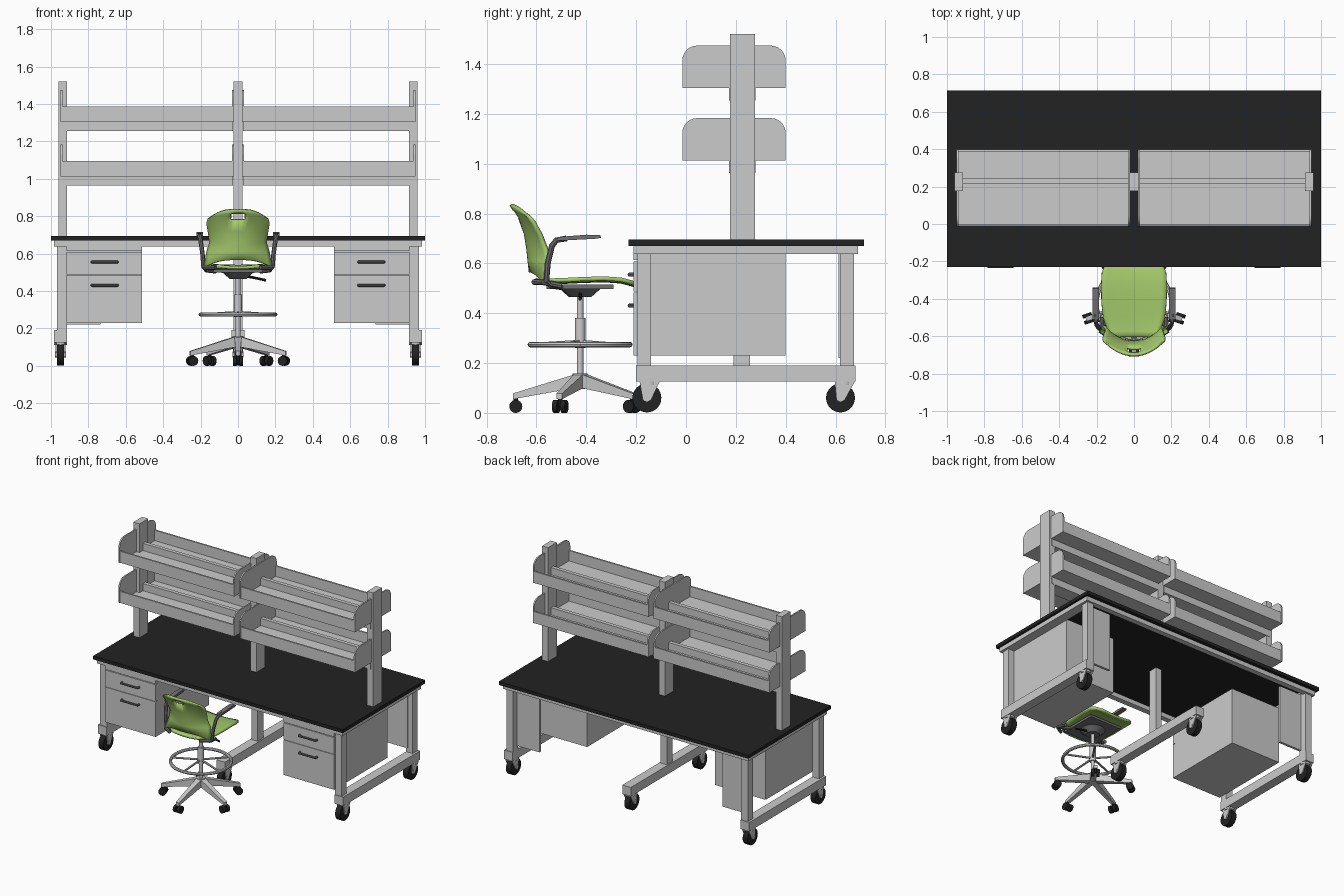
import bpy, bmesh
from math import pi, sin, cos
from mathutils import Vector, Matrix

if "Cube" in bpy.data.objects:
    bpy.data.objects.remove(bpy.data.objects["Cube"])


def material(name, rgb):
    m = bpy.data.materials.new(name)
    m.diffuse_color = (*rgb, 1)
    m.use_nodes = True
    m.node_tree.nodes["Principled BSDF"].inputs["Base Color"].default_value = m.diffuse_color
    return m


BLACK = material("black", (0.016, 0.016, 0.016))
GREEN = material("green", (0.38, 0.6, 0.15))
DARK = material("dark_grey", (0.16, 0.16, 0.17))


def finish(name, bm, mat=None, smooth=False):
    bmesh.ops.recalc_face_normals(bm, faces=bm.faces)
    me = bpy.data.meshes.new(name)
    bm.to_mesh(me)
    bm.free()
    ob = bpy.data.objects.new(name, me)
    bpy.context.collection.objects.link(ob)
    if mat:
        me.materials.append(mat)
    if smooth:
        shade(ob)
    return ob


def shade(ob):
    bpy.ops.object.select_all(action='DESELECT')
    ob.select_set(True)
    bpy.context.view_layer.objects.active = ob
    bpy.ops.object.shade_smooth_by_angle()


def box(name, x0, x1, y0, y1, z0, z1, mat=None):
    bm = bmesh.new()
    m = Matrix.Translation(((x0 + x1) / 2, (y0 + y1) / 2, (z0 + z1) / 2))
    bmesh.ops.create_cube(bm, size=1, matrix=m @ Matrix.Diagonal((abs(x1 - x0), y1 - y0, z1 - z0, 1)))
    return finish(name, bm, mat)


def rod(name, a, b, r1, r2=None, mat=None, n=24):
    a, b = Vector(a), Vector(b)
    d = b - a
    bm = bmesh.new()
    m = Matrix.Translation((a + b) / 2) @ d.to_track_quat('Z', 'Y').to_matrix().to_4x4()
    bmesh.ops.create_cone(bm, cap_ends=True, segments=n, radius1=r1, radius2=r1 if r2 is None else r2,
                          depth=d.length, matrix=m)
    return finish(name, bm, mat, True)


def tube(name, pts, r, mat=None):
    cu = bpy.data.curves.new(name, 'CURVE')
    cu.dimensions = '3D'
    cu.bevel_depth, cu.bevel_resolution, cu.use_fill_caps = r, 2, True
    sp = cu.splines.new('POLY')
    sp.points.add(len(pts) - 1)
    for p, q in zip(sp.points, pts):
        p.co = (*q, 1)
    ob = bpy.data.objects.new(name, cu)
    bpy.context.collection.objects.link(ob)
    if mat:
        cu.materials.append(mat)
    bpy.ops.object.select_all(action='DESELECT')
    ob.select_set(True)
    bpy.context.view_layer.objects.active = ob
    bpy.ops.object.convert(target='MESH')
    shade(bpy.context.object)


def plate(name, yz, x0, x1, mat=None):
    # Side profile in y-z extruded along x
    bm = bmesh.new()
    f = bm.faces.new([bm.verts.new((x0, y, z)) for y, z in yz])
    r = bmesh.ops.extrude_face_region(bm, geom=[f])
    bmesh.ops.translate(bm, vec=(x1 - x0, 0, 0), verts=[v for v in r['geom'] if isinstance(v, bmesh.types.BMVert)])
    return finish(name, bm, mat)


def shell(name, rows, cols, point, hole, thick):
    # Curved sheet lofted through rows, with optional missing cells
    bm = bmesh.new()
    g = [[bm.verts.new(point(r, 2 * c / cols - 1)) for c in range(cols + 1)] for r in rows]
    for i in range(len(rows) - 1):
        for c in range(cols):
            if not hole(i, c):
                bm.faces.new((g[i][c], g[i][c + 1], g[i + 1][c + 1], g[i + 1][c]))
    ob = finish(name, bm, GREEN)
    s = ob.modifiers.new("thickness", 'SOLIDIFY')
    s.thickness, s.offset = thick, 0
    shade(ob)


# Worktop and apron rails
box("worktop", -1, 1, -0.23, 0.715, 0.67, 0.695, BLACK)
for y0, y1 in ((-0.21, -0.17), (0.65, 0.69)):
    box("long_apron", -0.985, 0.985, y0, y1, 0.638, 0.67)
for s in (-1, 1):
    a, b = sorted((s * 0.915, s * 0.985))
    box("side_apron", a, b, -0.21, 0.69, 0.638, 0.67)
    a, b = sorted((s * 0.915, s * 0.968))
    box("front_leg", a, b, -0.195, -0.14, 0.18, 0.645)
    box("back_leg", a, b, 0.617, 0.675, 0.18, 0.645)

# Foot rails with casters, centre pedestal
for x in (-0.949, 0, 0.949):
    box("foot_rail", x - 0.034, x + 0.034, -0.2, 0.68, 0.125, 0.19)
    for y, py in ((-0.157, -0.148), (0.62, 0.635)):
        rod("caster_tyre", (x - 0.02, y, 0.06), (x + 0.02, y, 0.06), 0.058, mat=BLACK, n=32)
        rod("caster_hub", (x - 0.03, y, 0.06), (x + 0.03, y, 0.06), 0.016)
        rod("caster_swivel", (x, py, 0.112), (x, py, 0.127), 0.034)
        for s in (-1, 1):
            plate("caster_fork", ((py - 0.038, 0.125), (py + 0.042, 0.125), (y + 0.016, 0.05), (y - 0.016, 0.05)),
                  x + s * 0.022, x + s * 0.028)
box("centre_pedestal", -0.025, 0.025, 0.19, 0.256, 0.18, 0.67)

# Drawer cabinets and rear panels
for s in (-1, 1):
    a, b = sorted((s * 0.513, s * 0.918))
    box("cabinet_body", a, b, -0.19, 0.4, 0.23, 0.645)
    box("upper_drawer_front", a, b, -0.21, -0.19, 0.487, 0.608)
    box("lower_drawer_front", a, b, -0.21, -0.19, 0.23, 0.484)
    box("cabinet_top_trim", a, b, -0.21, -0.19, 0.613, 0.64)
    for z in (0.555, 0.43):
        c = s * 0.713
        tube("drawer_handle", [(c - 0.068, -0.208, z), (c - 0.064, -0.228, z), (c + 0.064, -0.228, z),
                               (c + 0.068, -0.208, z)], 0.008, DARK)
    a, b = sorted((s * 0.735, s * 0.93))
    box("rear_panel", a, b, 0.612, 0.63, 0.22, 0.645)

# Shelf uprights
for x in (-0.937, 0, 0.937):
    box("shelf_upright", x - 0.024, x + 0.024, 0.176, 0.276, 0.69, 1.52)


# Shelf side brackets, rounded at the top
def bracket(x, z):
    r, y0, y1, h = 0.06, -0.015, 0.4, 0.17
    pts = [(y0, z), (y1, z)]
    pts += [(y1 - r + r * cos(t * pi / 12), z + h - r + r * sin(t * pi / 12)) for t in range(7)]
    pts += [(y0 + r - r * sin(t * pi / 12), z + h - r + r * cos(t * pi / 12)) for t in range(7)]
    plate("shelf_bracket", pts, x - 0.005, x + 0.005)


# Two tiers of double-sided trays
for z in (1.013, 1.304):
    for s in (-1, 1):
        bracket(s * 0.943, z)
        bracket(s * 0.026, z)
        a, b = sorted((s * 0.026, s * 0.943))
        box("shelf_floor", a, b, -0.01, 0.398, z, z + 0.008)
        box("shelf_front_lip", a, b, -0.012, 0.0, z, z + 0.083)
        box("shelf_back_lip", a, b, 0.386, 0.398, z, z + 0.083)
        box("shelf_divider", a, b, 0.215, 0.243, z, z + 0.06)
        box("shelf_beam", a, b, 0.172, 0.278, z - 0.05, z)

# Chair star base with five twin-wheel casters
CY = -0.425
for i in range(5):
    t = -pi / 2 + i * 2 * pi / 5
    d, n = Vector((cos(t), sin(t), 0)), Vector((-sin(t), cos(t), 0))
    c = Vector((0, CY, 0))
    bm = bmesh.new()
    ends = []
    for r, w, z0, z1 in ((0.02, 0.02, 0.1, 0.155), (0.27, 0.012, 0.055, 0.078)):
        ends.append([bm.verts.new(c + d * r + n * sx * w + Vector((0, 0, z)))
                     for sx, z in ((-1, z0), (1, z0), (1, z1), (-1, z1))])
    p, q = ends
    bm.faces.new(p)
    bm.faces.new(q)
    for k in range(4):
        bm.faces.new((p[k], p[(k + 1) % 4], q[(k + 1) % 4], q[k]))
    finish("base_spoke", bm)
    w = c + d * 0.258 + Vector((0, 0, 0.026))
    for s in (-1, 1):
        rod("chair_caster_wheel", w + n * s * 0.007, w + n * s * 0.027, 0.026, mat=BLACK)
    rod("chair_caster_stem", w, w + Vector((0, 0, 0.04)), 0.009, mat=BLACK, n=12)
    # Foot ring spokes
    tube("foot_ring_spoke", [c + d * 0.02 + Vector((0, 0, 0.285)), c + d * 0.2 + Vector((0, 0, 0.274))], 0.007)

# Chair column and foot ring
for name, z0, z1, r in (("base_hub", 0.095, 0.158, 0.03), ("lower_column", 0.15, 0.31, 0.013),
                        ("column_sleeve", 0.26, 0.38, 0.021), ("gas_lift", 0.38, 0.48, 0.013)):
    rod(name, (0, CY, z0), (0, CY, z1), r)
tube("foot_ring", [(0.2 * cos(k * pi / 24), CY + 0.2 * sin(k * pi / 24), 0.274) for k in range(49)], 0.011)

# Seat mechanism and lever
rod("seat_mechanism", (0, CY, 0.465), (0, CY, 0.505), 0.045, 0.09, DARK)
box("seat_support", -0.13, 0.13, -0.56, -0.29, 0.498, 0.515, DARK)
tube("height_lever", [(0.03, CY, 0.48), (0.08, CY, 0.472), (0.15, CY, 0.457)], 0.007, BLACK)

# Seat shell with waterfall front: y, z, half width
seat = [(-0.605, 0.525, 0.1), (-0.575, 0.523, 0.14), (-0.5, 0.525, 0.165), (-0.42, 0.529, 0.174),
        (-0.33, 0.532, 0.176), (-0.26, 0.527, 0.172), (-0.215, 0.515, 0.155), (-0.185, 0.5, 0.115)]
shell("seat", seat, 12, lambda r, u: (r[2] * u, r[0], r[1] + 0.008 * u * u), lambda i, c: False, 0.016)

# Backrest shell with grip slot: z centre, z edge, y centre, y edge, half width
back = [(0.565, 0.525, -0.625, -0.575, 0.18), (0.61, 0.61, -0.63, -0.545, 0.165),
        (0.66, 0.66, -0.635, -0.558, 0.15), (0.72, 0.715, -0.645, -0.58, 0.158),
        (0.782, 0.765, -0.668, -0.608, 0.167), (0.815, 0.785, -0.69, -0.625, 0.163),
        (0.836, 0.8, -0.703, -0.645, 0.14)]
shell("backrest", back, 18,
      lambda r, u: (r[4] * u, r[2] + (r[3] - r[2]) * u * u, r[0] + (r[1] - r[0]) * abs(u) ** 3),
      lambda i, c: i == 4 and 7 <= c <= 10, 0.012)

# Armrests
for s in (-1, 1):
    tube("arm_strut", [(s * x, y, z) for x, y, z in (
        (0.12, -0.5, 0.505), (0.165, -0.54, 0.51), (0.185, -0.56, 0.53), (0.19, -0.555, 0.6),
        (0.2, -0.538, 0.67), (0.205, -0.52, 0.693), (0.205, -0.48, 0.7))], 0.012, DARK)
    tube("lower_back_bracket", [(s * 0.17, -0.5, 0.51), (s * 0.178, -0.575, 0.525), (s * 0.12, -0.61, 0.525)],
         0.012, DARK)
    plate("arm_pad", ((-0.525, 0.69), (-0.36, 0.699), (-0.34, 0.703), (-0.345, 0.713), (-0.4, 0.715), (-0.51, 0.706)),
          s * 0.188, s * 0.222, DARK)
